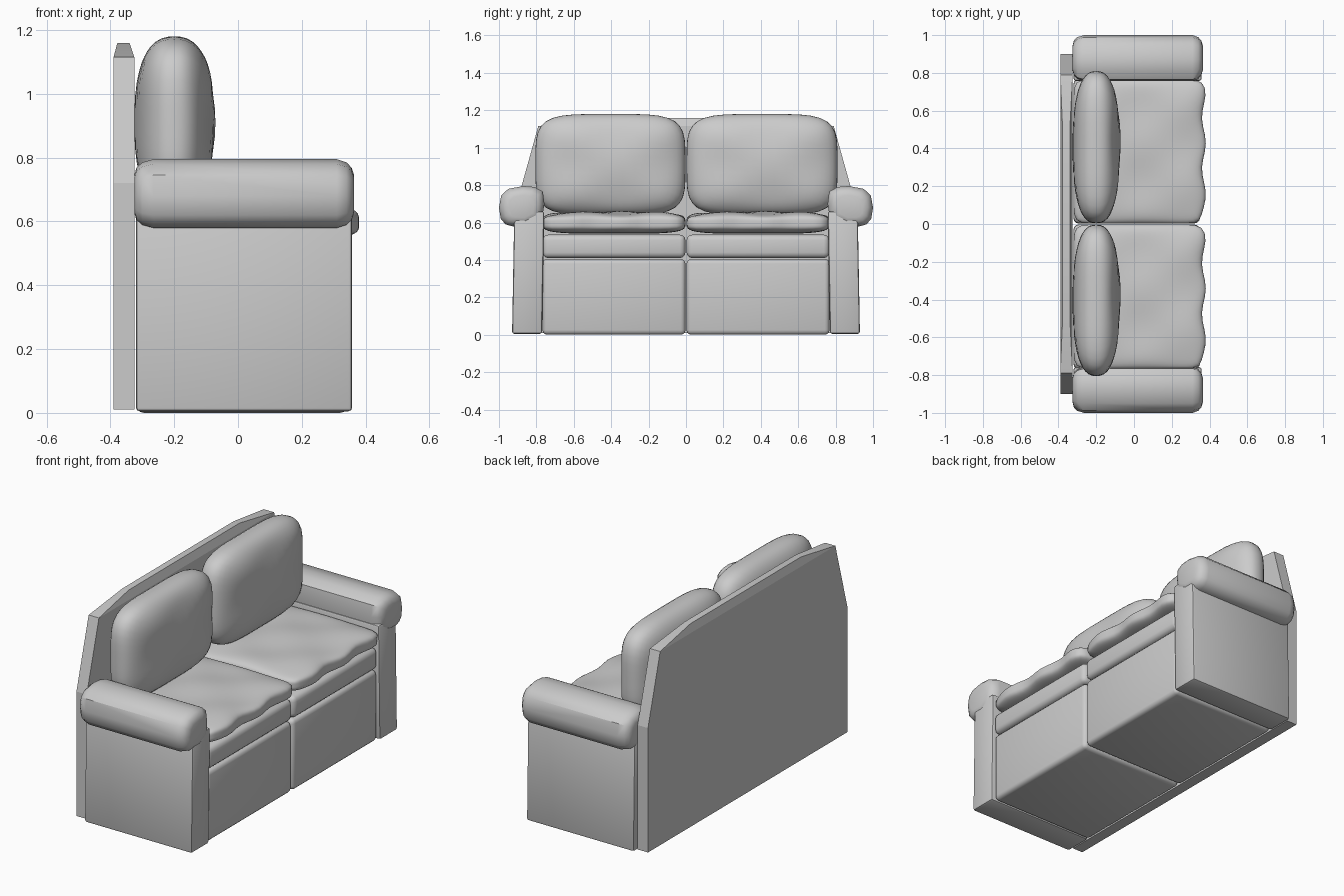
import bpy, bmesh, math
from mathutils import Vector

if "Cube" in bpy.data.objects:
    bpy.data.objects.remove(bpy.data.objects["Cube"])


def finish(name, bm, angle=35):
    bmesh.ops.recalc_face_normals(bm, faces=bm.faces)
    me = bpy.data.meshes.new(name)
    bm.to_mesh(me)
    bm.free()
    ob = bpy.data.objects.new(name, me)
    bpy.context.collection.objects.link(ob)
    bpy.ops.object.select_all(action='DESELECT')
    ob.select_set(True)
    bpy.context.view_layer.objects.active = ob
    bpy.ops.object.shade_smooth_by_angle(angle=math.radians(angle))
    return ob


def loft(name, rings, angle=35):
    """Skin a list of equal-length point rings and cap both ends."""
    bm = bmesh.new()
    vs = [[bm.verts.new(p) for p in r] for r in rings]
    n = len(vs[0])
    for a, b in zip(vs, vs[1:]):
        for i in range(n):
            j = (i + 1) % n
            bm.faces.new((a[i], a[j], b[j], b[i]))
    bm.faces.new(vs[0])
    bm.faces.new(vs[-1])
    return finish(name, bm, angle)


def box(name, lo, hi, bevel, segments=3):
    bm = bmesh.new()
    bmesh.ops.create_cube(bm, size=1)
    lo, hi = Vector(lo), Vector(hi)
    for v in bm.verts:
        v.co = (lo + hi) / 2 + v.co * (hi - lo)
    bmesh.ops.bevel(bm, geom=bm.edges[:], offset=bevel, segments=segments,
                    profile=0.5, affect='EDGES')
    return finish(name, bm)


def pillow(name, lo, hi, thin, n, m, cuts, wobble):
    """Rounded cushion: superellipsoid with its thin axis given by index."""
    bm = bmesh.new()
    bmesh.ops.create_cube(bm, size=2)
    bmesh.ops.subdivide_edges(bm, edges=bm.edges[:], cuts=cuts, use_grid_fill=True)
    lo, hi = Vector(lo), Vector(hi)
    a, b = [i for i in range(3) if i != thin]
    for v in bm.verts:
        p = v.co.copy()
        plan = abs(p[a]) ** n + abs(p[b]) ** n
        p /= (plan ** (m / n) + abs(p[thin]) ** m) ** (1 / m)
        q = (lo + hi) / 2 + Vector(p[i] * (hi - lo)[i] / 2 for i in range(3))
        v.co = q + Vector(wobble(p))
    return finish(name, bm, 50)


def seat_wobble(p):
    # scalloped front edge and gentle dents on top
    front = max(0, p.x) ** 4 * 0.010 * math.cos(p.y * 8.8 - 1.0)
    top = max(0, p.z) * 0.007 * math.sin(p.y * 6 + 1) * math.cos(p.x * 4)
    return front, 0, top


def back_wobble(p):
    return 0.005 * math.sin(p.y * 5 + 1) * math.cos(p.z * 5) * max(0, p.x), 0, 0


# rear panel with sloping shoulders and a chamfered crown
def slab(z, half, x0, x1):
    return [(x0, -half, z), (x1, -half, z), (x1, half, z), (x0, half, z)]


loft("back_panel", [slab(0.01, 0.90, -0.39, -0.325), slab(0.72, 0.90, -0.39, -0.325),
                    slab(1.115, 0.79, -0.39, -0.325), slab(1.16, 0.50, -0.378, -0.34)], 10)

# cushions and base blocks, one set per seat
for side, y in (("left", -0.77), ("right", 0.0)):
    box(side + "_base", (-0.32, y + 0.003, 0), (0.345, y + 0.767, 0.405), 0.025)
    box(side + "_rail", (-0.32, y + 0.003, 0.41), (0.35, y + 0.767, 0.535), 0.03)
    pillow(side + "_seat_cushion", (-0.32, y + 0.003, 0.54), (0.37, y + 0.767, 0.655),
           2, 14, 4, 17, seat_wobble)
for side, lo, hi in (("left", -0.805, -0.003), ("right", 0.003, 0.81)):
    pillow(side + "_back_cushion", (-0.325, lo, 0.64), (-0.075, hi, 1.18),
           0, 4.5, 2.5, 11, back_wobble)

# arms: tapered side panel and rolled top
roll = [(.77, .62), (.757, .70), (.765, .765), (.81, .79), (.87, .795), (.95, .78),
        (.988, .745), (1.0, .68), (.99, .62), (.965, .59), (.93, .58), (.85, .578)]
ends = [(-0.325, 0.55), (-0.318, 0.76), (-0.30, 0.91), (-0.265, 1),
        (0.31, 1), (0.34, 0.91), (0.356, 0.76), (0.364, 0.55)]
for side, s in (("left", -1), ("right", 1)):
    panel = box(side + "_arm_panel", (-0.32, 0.77, 0.005), (0.358, 0.93, 0.66), 0.012, 2)
    for v in panel.data.vertices:
        v.co.y = s * (v.co.y - 0.012 * v.co.z / 0.66)
    if s < 0:
        panel.data.flip_normals()
    loft(side + "_arm_roll",
         [[(x, s * (0.88 + (y - 0.88) * k), 0.685 + (z - 0.685) * k) for y, z in roll]
          for x, k in ends])
